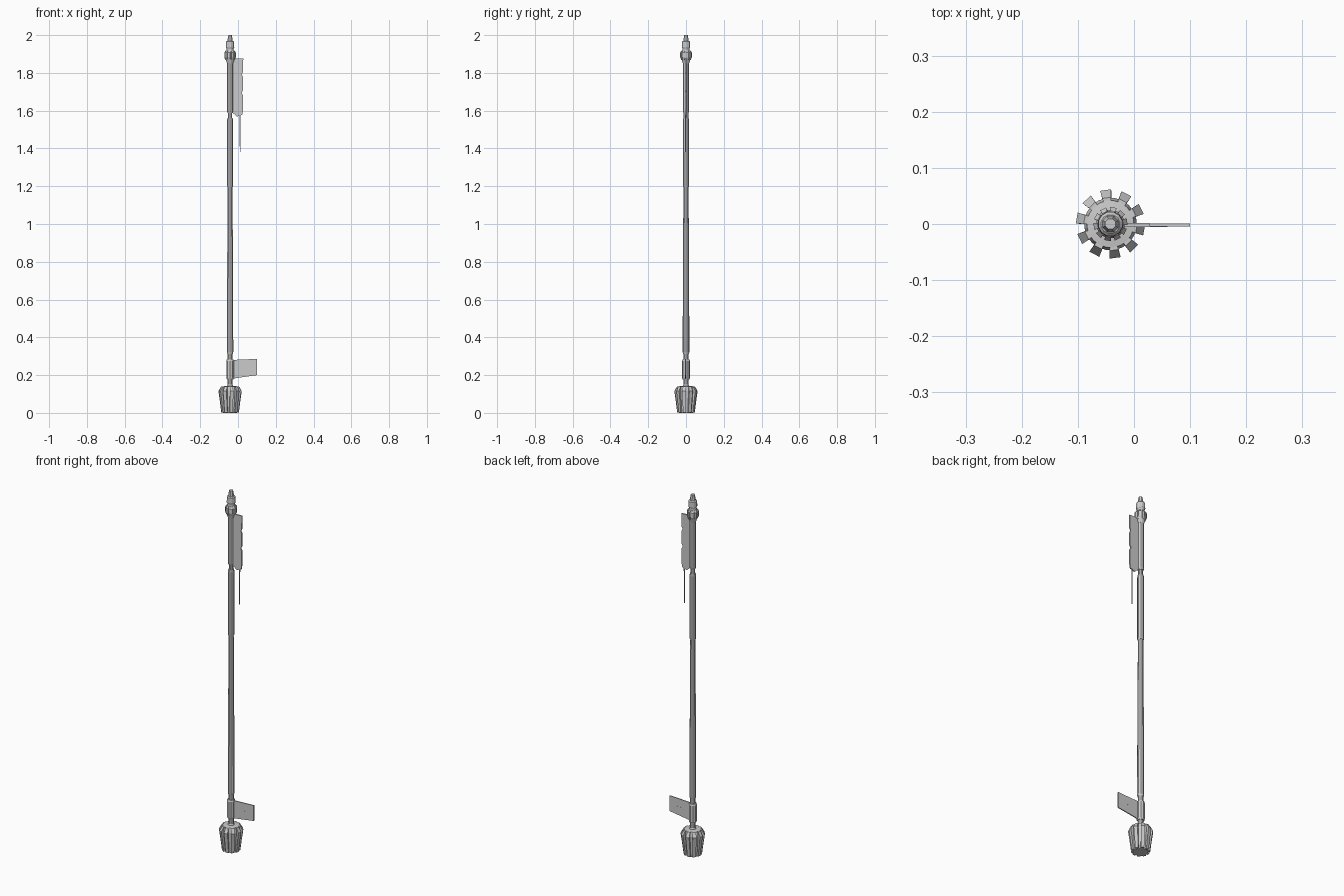
import bpy, bmesh
from math import cos, sin, radians, tau
from mathutils import Vector

if "Cube" in bpy.data.objects:
    bpy.data.objects.remove(bpy.data.objects["Cube"])

CX = -0.042  # staff axis


def make_object(name, bm):
    bmesh.ops.recalc_face_normals(bm, faces=bm.faces[:])
    me = bpy.data.meshes.new(name)
    bm.to_mesh(me)
    bm.free()
    ob = bpy.data.objects.new(name, me)
    bpy.context.collection.objects.link(ob)
    return ob


def lathe(name, profile, sides=10):
    """Closed faceted solid turned about the staff axis from (radius, z)."""
    bm = bmesh.new()
    rings = []
    for r, z in profile:
        rings.append([bm.verts.new((CX + r * cos(tau * (i + .5) / sides),
                                    r * sin(tau * (i + .5) / sides), z))
                      for i in range(sides)])
    for a, b in zip(rings, rings[1:]):
        for i in range(sides):
            j = (i + 1) % sides
            bm.faces.new((a[i], a[j], b[j], b[i]))
    bm.faces.new(rings[0][::-1])
    bm.faces.new(rings[-1])
    return make_object(name, bm)


def plate(name, outline, thick, y=-0.002):
    """Flat plate from an (x, z) outline, with thickness along y."""
    bm = bmesh.new()
    front = [bm.verts.new((x, y - thick / 2, z)) for x, z in outline]
    back = [bm.verts.new((x, y + thick / 2, z)) for x, z in outline]
    n = len(outline)
    bm.faces.new(front)
    bm.faces.new(back[::-1])
    for i in range(n):
        j = (i + 1) % n
        bm.faces.new((front[i], back[i], back[j], front[j]))
    return make_object(name, bm)


def ribs(name, count, offset, section):
    """Radial ribs; section rows are (inner r, outer r, inner half width, outer half width, z)."""
    bm = bmesh.new()
    for k in range(count):
        a = radians(offset) + tau * k / count
        out, side = Vector((cos(a), sin(a), 0)), Vector((-sin(a), cos(a), 0))
        rows = []
        for ri, ro, wi, wo, z in section:
            c = Vector((CX, 0, z))
            rows.append([bm.verts.new(c + out * r + side * w) for r, w in
                         ((ri, -wi), (ro, -wo), (ro, wo), (ri, wi))])
        for p, q in zip(rows, rows[1:]):
            for i in range(4):
                j = (i + 1) % 4
                bm.faces.new((p[i], p[j], q[j], q[i]))
        bm.faces.new(rows[0][::-1])
        bm.faces.new(rows[-1])
    return make_object(name, bm)


# Weighted foot: tapered core with ten flared flanges
lathe("foot_core", [(.037, 0), (.041, .03), (.047, .115), (.042, .14),
                    (.026, .142)], 20)
ribs("foot_flanges", 10, -10, [(.030, .046, .007, .008, .002),
                               (.036, .053, .007, .009, .06),
                               (.040, .061, .007, .010, .115),
                               (.036, .047, .006, .008, .14)])

# Shaft, collars and grip
lathe("foot_neck", [(.019, .135), (.014, .15), (.014, .185)])
lathe("lower_collar", [(.018, .178), (.021, .185), (.021, .275), (.018, .283)])
lathe("lower_sleeve", [(.014, .28), (.014, .315)])
lathe("shaft", [(.015, .312), (.018, .322), (.016, .8), (.0135, 1.2)])
lathe("grip", [(.015, 1.195), (.017, 1.202), (.017, 1.55), (.014, 1.562)])
lathe("upper_neck", [(.012, 1.555), (.012, 1.595)])
lathe("upper_collar", [(.014, 1.588), (.017, 1.596), (.017, 1.86)])

# Ribbed head with stepped tip
lathe("head", [(.017, 1.85), (.024, 1.872), (.026, 1.885), (.026, 1.908),
               (.020, 1.92), (.020, 1.93), (.023, 1.935), (.022, 1.965),
               (.017, 1.97)], 12)
ribs("head_studs", 10, 8, [(.018, .024, .004, .005, 1.868),
                           (.020, .030, .005, .006, 1.882),
                           (.020, .030, .005, .006, 1.908),
                           (.018, .023, .004, .005, 1.918)])
lathe("tip", [(.016, 1.965), (.013, 1.985), (.010, 2.0)], 8)

# Lower blade and its raised bit marks
plate("lower_blade", [(-.034, .18), (-.01, .184), (.1, .2), (.1, .286),
                      (-.034, .28)], .005)
for i, (x, z, w, h) in enumerate([(.045, .238, .03, .003), (.03, .25, .003, .022)]):
    plate("blade_mark_%d" % i, [(x - w / 2, z - h / 2), (x + w / 2, z - h / 2),
                                (x + w / 2, z + h / 2), (x - w / 2, z + h / 2)], .006)

# Upper blade with two nicks in its free edge, and the thin rod below
plate("upper_blade", [(-.034, 1.59), (-.022, 1.583), (-.005, 1.568), (.010, 1.574),
                      (.022, 1.578), (.026, 1.60), (.026, 1.682), (.021, 1.69),
                      (.021, 1.698), (.026, 1.706), (.026, 1.78), (.022, 1.787),
                      (.022, 1.796), (.026, 1.803), (.028, 1.876), (-.034, 1.876)], .007)
plate("hanging_rod", [(.0095, 1.38), (.0125, 1.38), (.014, 1.58), (.008, 1.58)], .004)
